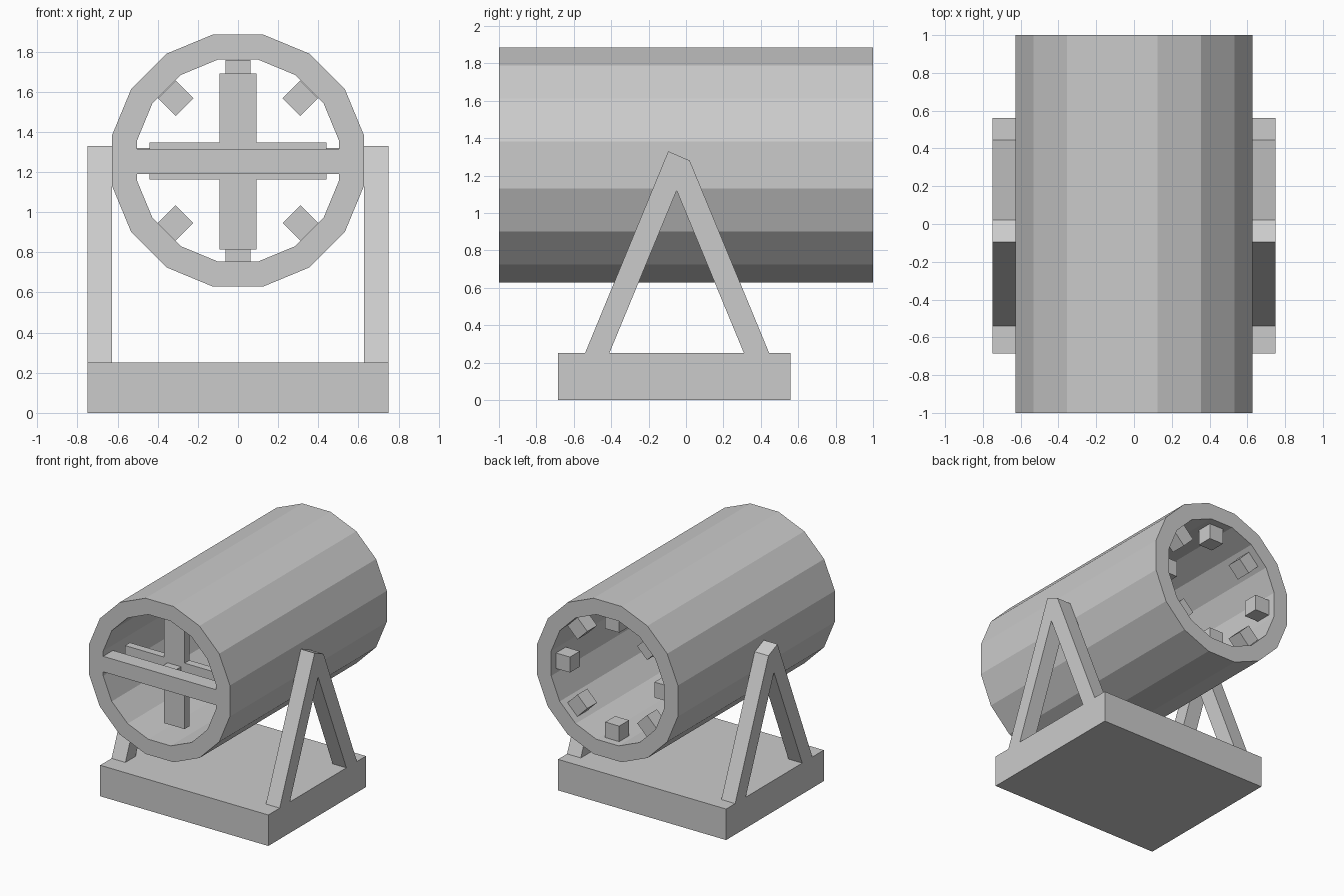
import bpy, bmesh, math
from mathutils import Matrix

if "Cube" in bpy.data.objects:
    bpy.data.objects.remove(bpy.data.objects["Cube"])

grey = bpy.data.materials.new("light_grey")
grey.diffuse_color = (0.6, 0.6, 0.6, 1)
grey.use_nodes = True
grey.node_tree.nodes["Principled BSDF"].inputs["Base Color"].default_value = grey.diffuse_color
CZ = 1.257            # height of the tube axis
SIDES = 16


def finish(name, bm):
    bmesh.ops.recalc_face_normals(bm, faces=bm.faces)
    me = bpy.data.meshes.new(name)
    bm.to_mesh(me)
    bm.free()
    me.materials.append(grey)
    ob = bpy.data.objects.new(name, me)
    bpy.context.collection.objects.link(ob)
    return ob


def box(name, lo, hi, turn=0):
    """Box between two corners, optionally turned about the tube axis."""
    bm = bmesh.new()
    size = [b - a for a, b in zip(lo, hi)]
    mid = [(a + b) / 2 for a, b in zip(lo, hi)]
    bmesh.ops.create_cube(bm, size=1, matrix=Matrix.Translation(mid) @ Matrix.Diagonal((*size, 1)))
    if turn:
        axis = Matrix.Translation((0, 0, CZ))
        bm.transform(axis @ Matrix.Rotation(turn, 4, 'Y') @ axis.inverted())
    return finish(name, bm)


# Base slab
box("base", (-0.75, -0.685, 0), (0.75, 0.56, 0.25))

# Hollow sixteen-sided tube
bm = bmesh.new()
rings = []
for apothem, y in ((0.628, -1), (0.628, 1), (0.503, 1), (0.503, -1)):
    r = apothem / math.cos(math.pi / SIDES)
    angles = [(i + 0.5) * math.tau / SIDES for i in range(SIDES)]
    rings.append([bm.verts.new((r * math.cos(a), y, CZ + r * math.sin(a))) for a in angles])
for k in range(4):
    a, b = rings[k], rings[(k + 1) % 4]
    for i in range(SIDES):
        j = (i + 1) % SIDES
        bm.faces.new((a[i], a[j], b[j], b[i]))
finish("tube", bm)

# A-shaped supports on both sides
outline = [(-0.54, 0.25), (-0.095, 1.33), (0.02, 1.28), (0.445, 0.25),
           (0.31, 0.25), (-0.05, 1.12), (-0.41, 0.25)]
for side, x in (("left", -0.75), ("right", 0.627)):
    bm = bmesh.new()
    face = bm.faces.new([bm.verts.new((x, y, z)) for y, z in outline])
    ext = bmesh.ops.extrude_face_region(bm, geom=[face], use_keep_orig=True)
    verts = [v for v in ext["geom"] if isinstance(v, bmesh.types.BMVert)]
    bmesh.ops.translate(bm, verts=verts, vec=(0.123, 0, 0))
    finish(side + "_support", bm)

# Crossbar, short hub and cross planks in the front opening
box("front_crossbar", (-0.505, -1, 1.19), (0.505, -0.875, 1.315))
box("hub", (-0.06, -0.875, 1.195), (0.06, -0.81, 1.31))
box("upright_plank", (-0.092, -0.812, 0.815), (0.092, -0.75, 1.692))
for side, a, b in (("left", -0.44, -0.092), ("right", 0.092, 0.44)):
    box(side + "_plank", (a, -0.812, 1.163), (b, -0.75, 1.347))

# Ring of eight blocks inside the rear opening
for i in range(8):
    box("rear_block_%d" % (i + 1), (-0.0625, 0.815, CZ + 0.377), (0.0625, 0.94, CZ + 0.502),
        i * math.tau / 8)
